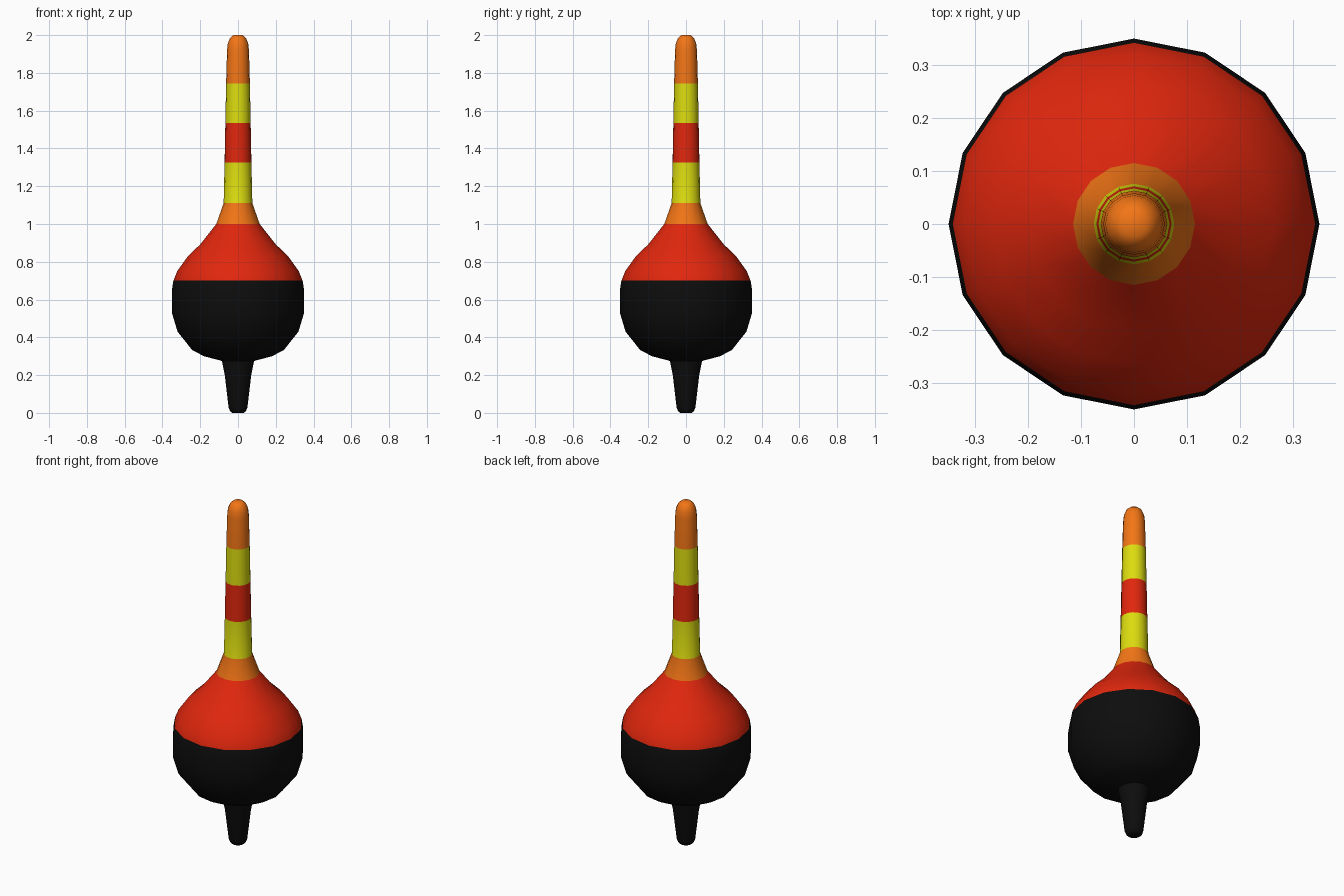
import bpy, bmesh
from math import cos, sin, pi, radians

if "Cube" in bpy.data.objects:
    bpy.data.objects.remove(bpy.data.objects["Cube"])

SIDES = 16


def material(name, rgb):
    m = bpy.data.materials.new(name)
    m.diffuse_color = (*rgb, 1)
    m.use_nodes = True
    m.node_tree.nodes["Principled BSDF"].inputs["Base Color"].default_value = m.diffuse_color
    return m


BLACK = material("black", (0.004, 0.004, 0.004))
RED = material("red", (0.75, 0.02, 0.004))
ORANGE = material("orange", (0.9, 0.18, 0.008))
YELLOW = material("yellow", (0.72, 0.72, 0.005))


def lathe(name, bands, cap_bottom=False, cap_top=False):
    """Spin bands of (material, [(radius, z), ...]); each band continues from the last point."""
    bm = bmesh.new()
    mesh = bpy.data.meshes.new(name)
    prev = first = None
    slot = 0
    for mat, points in bands:
        if mat.name not in mesh.materials:
            mesh.materials.append(mat)
        slot = mesh.materials.find(mat.name)
        for r, z in points:
            ring = [bm.verts.new((r * cos(2 * pi * i / SIDES), r * sin(2 * pi * i / SIDES), z))
                    for i in range(SIDES)]
            if prev:
                for i in range(SIDES):
                    j = (i + 1) % SIDES
                    bm.faces.new((prev[i], prev[j], ring[j], ring[i])).material_index = slot
            else:
                first = ring
            prev = ring
    if cap_bottom:
        bm.faces.new(first[::-1])
    if cap_top:
        bm.faces.new(prev).material_index = slot
    bm.to_mesh(mesh)
    bm.free()
    obj = bpy.data.objects.new(name, mesh)
    bpy.context.collection.objects.link(obj)
    bpy.ops.object.select_all(action='DESELECT')
    bpy.context.view_layer.objects.active = obj
    obj.select_set(True)
    bpy.ops.object.shade_smooth_by_angle(angle=radians(50))
    return obj


# Tapered peg under the float
lathe("bottom_peg", [(BLACK, [(0.03, 0), (0.043, 0.01), (0.05, 0.03), (0.07, 0.2), (0.085, 0.275)])],
      cap_bottom=True)

# Bulb: black below, red above
lathe("float_body", [
    (BLACK, [(0.085, 0.275), (0.18, 0.3), (0.243, 0.333), (0.32, 0.43), (0.35, 0.53),
             (0.35, 0.65), (0.342, 0.7)]),
    (RED, [(0.322, 0.75), (0.265, 0.83), (0.2, 0.892), (0.115, 1.0)]),
])

# Flared collar and striped antenna with a rounded tip
lathe("antenna", [
    (ORANGE, [(0.115, 1.0), (0.076, 1.11)]),
    (YELLOW, [(0.071, 1.325)]),
    (RED, [(0.067, 1.535)]),
    (YELLOW, [(0.063, 1.745)]),
    (ORANGE, [(0.058, 1.92), (0.054, 1.955), (0.042, 1.985), (0.024, 2.0)]),
], cap_top=True)
